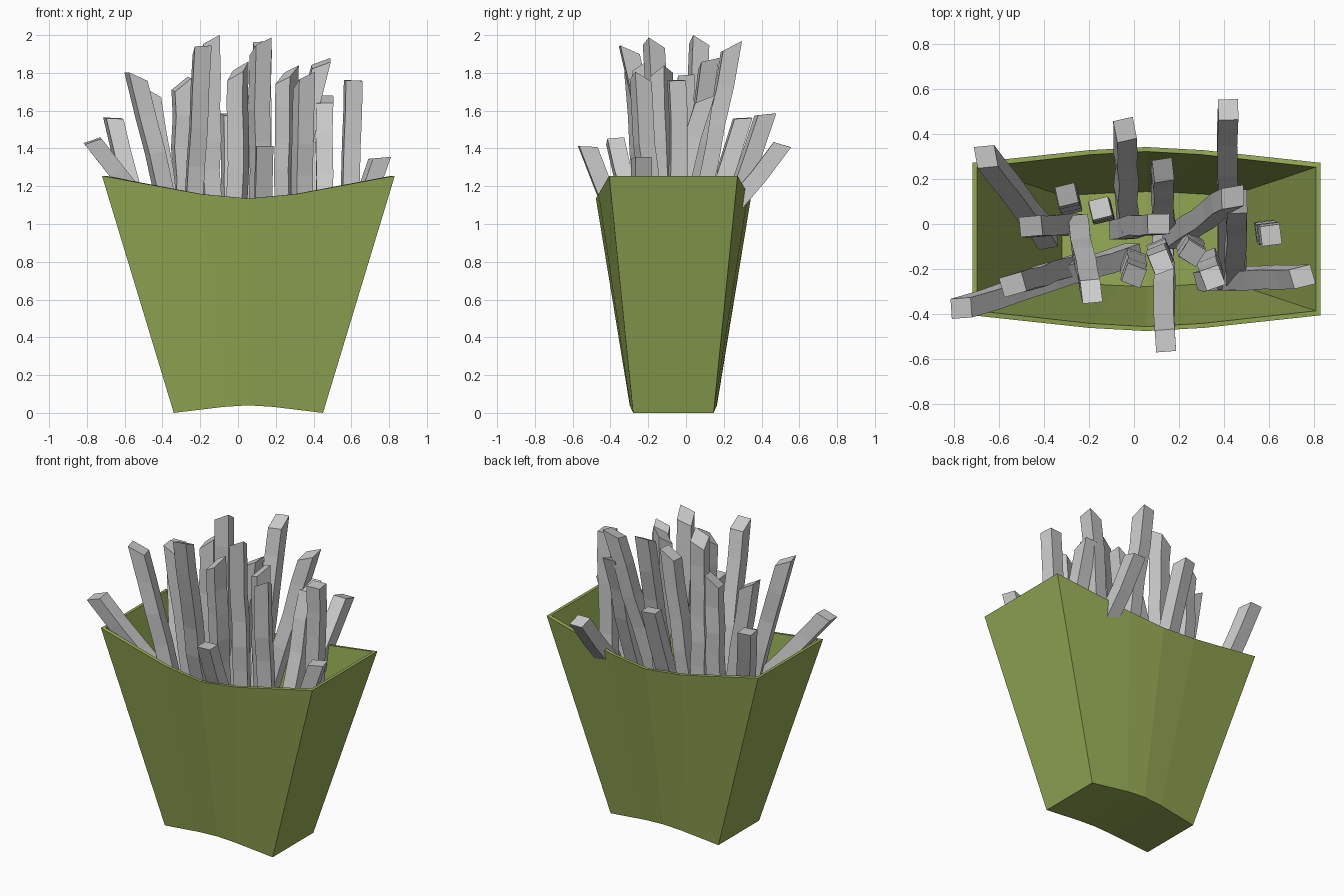
import bpy, bmesh, random
from math import sqrt, tau
from mathutils import Vector, Quaternion

if "Cube" in bpy.data.objects:
    bpy.data.objects.remove(bpy.data.objects["Cube"])

random.seed(4)
CX, CY, WALL = 0.055, -0.067, 0.02


def finish(bm, name, mat=None):
    bmesh.ops.recalc_face_normals(bm, faces=bm.faces)
    me = bpy.data.meshes.new(name)
    bm.to_mesh(me)
    bm.free()
    ob = bpy.data.objects.new(name, me)
    bpy.context.collection.objects.link(ob)
    if mat:
        me.materials.append(mat)


green = bpy.data.materials.new("green_card")
green.diffuse_color = (0.30, 0.40, 0.09, 1)
green.use_nodes = True
green.node_tree.nodes["Principled BSDF"].inputs["Base Color"].default_value = green.diffuse_color


# One level of the carton: bowed front edge, then bowed back edge
def ring(bm, half_x, half_y, z, rise, bulge):
    def edge(side):
        row = []
        for c in (-1, -0.33, 0, 0.33, 1):
            bow = 1 - abs(c) ** 1.45
            y = CY + side * (half_y + bulge * bow)
            row.append(bm.verts.new((CX + half_x * c, y, z + rise * bow)))
        return row
    return edge(-1) + edge(1)[::-1]


# Flared carton: outside, rim, inside, and both floors
bm = bmesh.new()
rings = [ring(bm, 0.395, 0.213, 0, 0.04, 0.018),
         ring(bm, 0.775, 0.34, 1.255, -0.12, 0.07),
         ring(bm, 0.775 - WALL, 0.34 - WALL, 1.255, -0.12, 0.07),
         ring(bm, 0.395 - WALL, 0.213 - WALL, WALL, 0.04, 0.018)]
for lo, hi in zip(rings, rings[1:]):
    for i in range(10):
        j = (i + 1) % 10
        bm.faces.new((lo[i], lo[j], hi[j], hi[i]))
for r in (rings[0], rings[3]):
    for i in range(4):
        bm.faces.new((r[i], r[i + 1], r[8 - i], r[9 - i]))
finish(bm, "carton", green)


# Slightly wobbly square stick with an obliquely cut tip
def stick(name, tip, base, cut, slant, half=0.0445, rows=6):
    axis = tip - base
    up = axis.normalized()
    twist = random.uniform(0, 0.3) if cut.length > 0.1 else random.uniform(0, tau)
    rot = Vector((0, 0, 1)).rotation_difference(up) @ Quaternion((0, 0, 1), twist)
    cut = cut.normalized()
    bm = bmesh.new()
    prev = None
    for k in range(rows + 1):
        amount = 0.006 if k < rows else 0
        wob = Vector((random.uniform(-1, 1), random.uniform(-1, 1), 0)) * amount
        cur = []
        for sx, sy in ((-1, -1), (1, -1), (1, 1), (-1, 1)):
            off = rot @ (Vector((sx * half, sy * half, 0)) + wob)
            p = base + axis * (k / rows) + off
            if k == rows:
                p += up * slant * off.dot(cut)
            cur.append(bm.verts.new(p))
        if prev:
            for i in range(4):
                j = (i + 1) % 4
                bm.faces.new((prev[i], prev[j], cur[j], cur[i]))
        else:
            bm.faces.new(cur[::-1])
        prev = cur
    bm.faces.new(prev)
    finish(bm, name)


# Leaning sticks: tip x, y, z and where the foot sits in x, y
LEANING = [
    (-0.77, -0.375, 1.44, 0.0, -0.13),
    (-0.54, -0.27, 1.78, -0.25, -0.18),
    (-0.66, 0.3, 1.56, -0.38, -0.07),
    (-0.46, -0.01, 1.7, -0.27, 0.0),
    (-0.19, -0.3, 1.92, -0.25, 0.0),
    (-0.04, 0.42, 1.58, -0.03, 0.0),
    (0.13, 0.24, 1.94, 0.13, 0.0),
    (0.11, 0.0, 1.76, -0.06, -0.02),
    (0.14, -0.52, 1.41, 0.13, -0.05),
    (0.42, 0.51, 1.42, 0.41, -0.26),
    (0.44, 0.12, 1.85, 0.17, -0.07),
    (0.46, 0.1, 1.66, 0.45, -0.25),
    (0.75, -0.235, 1.35, 0.32, -0.25),
]
for n, (x, y, z, bx, by) in enumerate(LEANING):
    out = Vector((x - bx, y - by, 0))
    drop = sqrt(1.25 ** 2 - out.length_squared)
    stick(f"leaning_stick_{n + 1}", Vector((x, y, z)), Vector((bx, by, z - drop)),
          out, 0.5 if z < 1.6 else 0.8)

# Upright sticks: tip x, y, z; the last has a flat end
UPRIGHT = [(-0.3, 0.13, 1.74), (-0.15, 0.07, 1.95), (0.0, -0.23, 1.81),
           (0.12, -0.17, 1.94), (0.26, -0.13, 1.79), (0.35, -0.24, 1.76),
           (0.61, -0.05, 1.76)]
for n, p in enumerate(UPRIGHT):
    tip = Vector(p)
    lean = Vector((tip.x * 0.05, tip.y * 0.3, 0))
    stick(f"upright_stick_{n + 1}", tip, tip - lean - Vector((0, 0, 1)),
          Vector((0.07, -0.05 if n % 2 else 0.03, 0)), 0 if n == 6 else 0.8)
